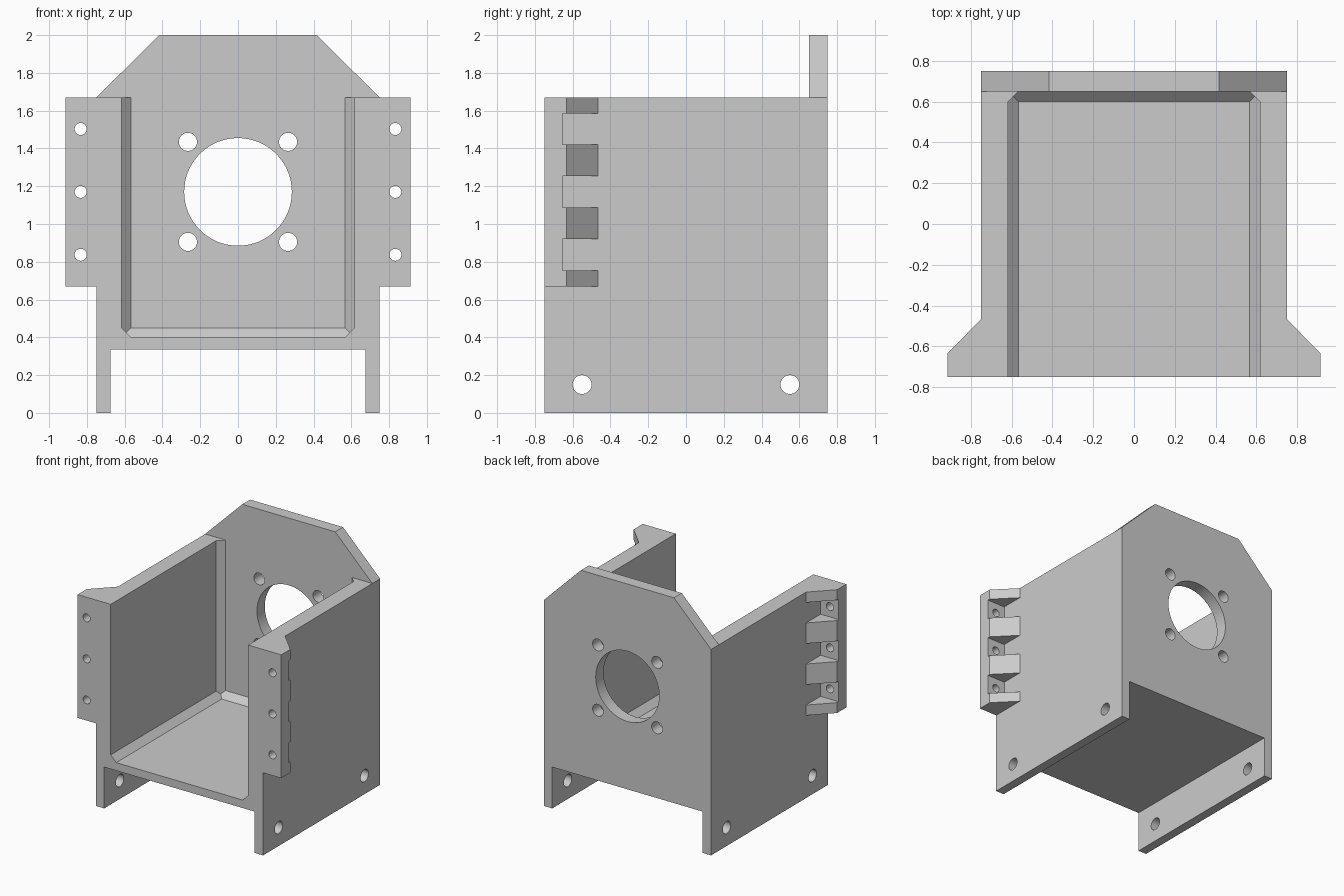
import bpy, bmesh
from mathutils import Vector, Matrix

if "Cube" in bpy.data.objects:
    bpy.data.objects.remove(bpy.data.objects["Cube"], do_unlink=True)

grey = bpy.data.materials.new("light grey")
grey.use_nodes = True
grey.diffuse_color = (0.6, 0.6, 0.6, 1)
grey.node_tree.nodes["Principled BSDF"].inputs["Base Color"].default_value = (0.6, 0.6, 0.6, 1)


def finish(name, bm):
    bmesh.ops.recalc_face_normals(bm, faces=bm.faces)
    mesh = bpy.data.meshes.new(name)
    bm.to_mesh(mesh)
    bm.free()
    mesh.materials.append(grey)
    ob = bpy.data.objects.new(name, mesh)
    bpy.context.collection.objects.link(ob)
    return ob


def prism(name, points, lo, hi, axis):
    """Extrude a flat profile along y (profile in x, z) or z (profile in x, y)."""
    def place(a, b, d):
        return (a, d, b) if axis == "y" else (a, b, d)
    bm = bmesh.new()
    face = bm.faces.new([bm.verts.new(place(a, b, lo)) for a, b in points])
    moved = bmesh.ops.extrude_face_region(bm, geom=[face])["geom"]
    shift = Vector(place(0, 0, hi - lo))
    bmesh.ops.translate(bm, vec=shift, verts=[v for v in moved if isinstance(v, bmesh.types.BMVert)])
    return finish(name, bm)


def box(name, x, y, z):
    return prism(name, [(x[0], y[0]), (x[1], y[0]), (x[1], y[1]), (x[0], y[1])], *z, "z")


def drill(centre, radius, depth, axis, sides=32):
    bm = bmesh.new()
    turn = Matrix.Rotation(1.5707963, 4, "X" if axis == "y" else "Y")
    bmesh.ops.create_cone(bm, cap_ends=True, segments=sides, radius1=radius, radius2=radius,
                          depth=depth, matrix=Matrix.Translation(centre) @ turn)
    return finish("drill", bm)


def combine(target, tool, operation="DIFFERENCE"):
    mod = target.modifiers.new("cut", "BOOLEAN")
    mod.operation, mod.solver, mod.object = operation, "EXACT", tool
    bpy.context.view_layer.objects.active = target
    bpy.ops.object.modifier_apply(modifier=mod.name)
    bpy.data.objects.remove(tool, do_unlink=True)


# Outer block: clipped upper corners, two legs below
half = [(0.675, 0.335), (0.675, 0), (0.75, 0), (0.75, 1.67), (0.417, 2)]
outline = half + [(-x, z) for x, z in reversed(half)]
body = prism("bracket_body", outline, -0.75, 0.75, "y")

# Inner cavity with chamfered floor and back corners
bm = bmesh.new()
bmesh.ops.create_cube(bm, size=1)
lo, hi = Vector((-0.617, -1, 0.4)), Vector((0.617, 0.65, 2.5))
for v in bm.verts:
    v.co = [hi[i] if v.co[i] > 0 else lo[i] for i in range(3)]
chamfers = [((0, 0.65, 0.45), (0, 1, -1))]
for s in (-1, 1):
    chamfers += [((s * 0.617, 0, 0.45), (s, 0, -1)), ((s * 0.617, 0.6, 0), (s, 1, 0))]
for point, normal in chamfers:
    geom = bm.verts[:] + bm.edges[:] + bm.faces[:]
    bmesh.ops.bisect_plane(bm, geom=geom, plane_co=point, plane_no=normal, clear_outer=True)
    bmesh.ops.holes_fill(bm, edges=bm.edges[:], sides=0)
combine(body, finish("cavity", bm))

# Lower the side walls below the back plate
combine(body, box("wall_trim", (-2, 2), (-1, 0.65), (1.67, 3)))

# Side flanges with pockets behind the screw holes
screw_heights = (0.837, 1.17, 1.503)
for s in (-1, 1):
    section = [(0.70, -0.75), (0.913, -0.75), (0.913, -0.633), (0.75, -0.467), (0.70, -0.467)]
    flange = prism("flange", [(s * x, y) for x, y in section], 0.67, 1.67, "z")
    for z in screw_heights:
        combine(flange, box("pocket", (s * 0.75, s * 1.1), (-0.653, -0.3), (z - 0.083, z + 0.083)))
        combine(flange, drill((s * 0.833, -0.7, z), 0.032, 0.5, "y", 24))
    combine(body, flange, "UNION")

# Large opening and four screw holes in the back plate
combine(body, drill((0, 0.7, 1.17), 0.285, 0.5, "y", 64))
for dx in (-0.265, 0.265):
    for dz in (-0.265, 0.265):
        combine(body, drill((dx, 0.7, 1.17 + dz), 0.048, 0.5, "y"))

# Mounting holes through both legs
for y in (-0.55, 0.55):
    combine(body, drill((0, y, 0.15), 0.05, 3, "x"))

# Merge coplanar faces, then smooth only the round holes
bm = bmesh.new()
bm.from_mesh(body.data)
bmesh.ops.remove_doubles(bm, verts=bm.verts, dist=0.0001)
bmesh.ops.dissolve_limit(bm, angle_limit=0.01, verts=bm.verts, edges=bm.edges)
bm.to_mesh(body.data)
bm.free()
bpy.ops.object.select_all(action="DESELECT")
body.select_set(True)
bpy.context.view_layer.objects.active = body
bpy.ops.object.shade_smooth_by_angle(angle=0.5)
